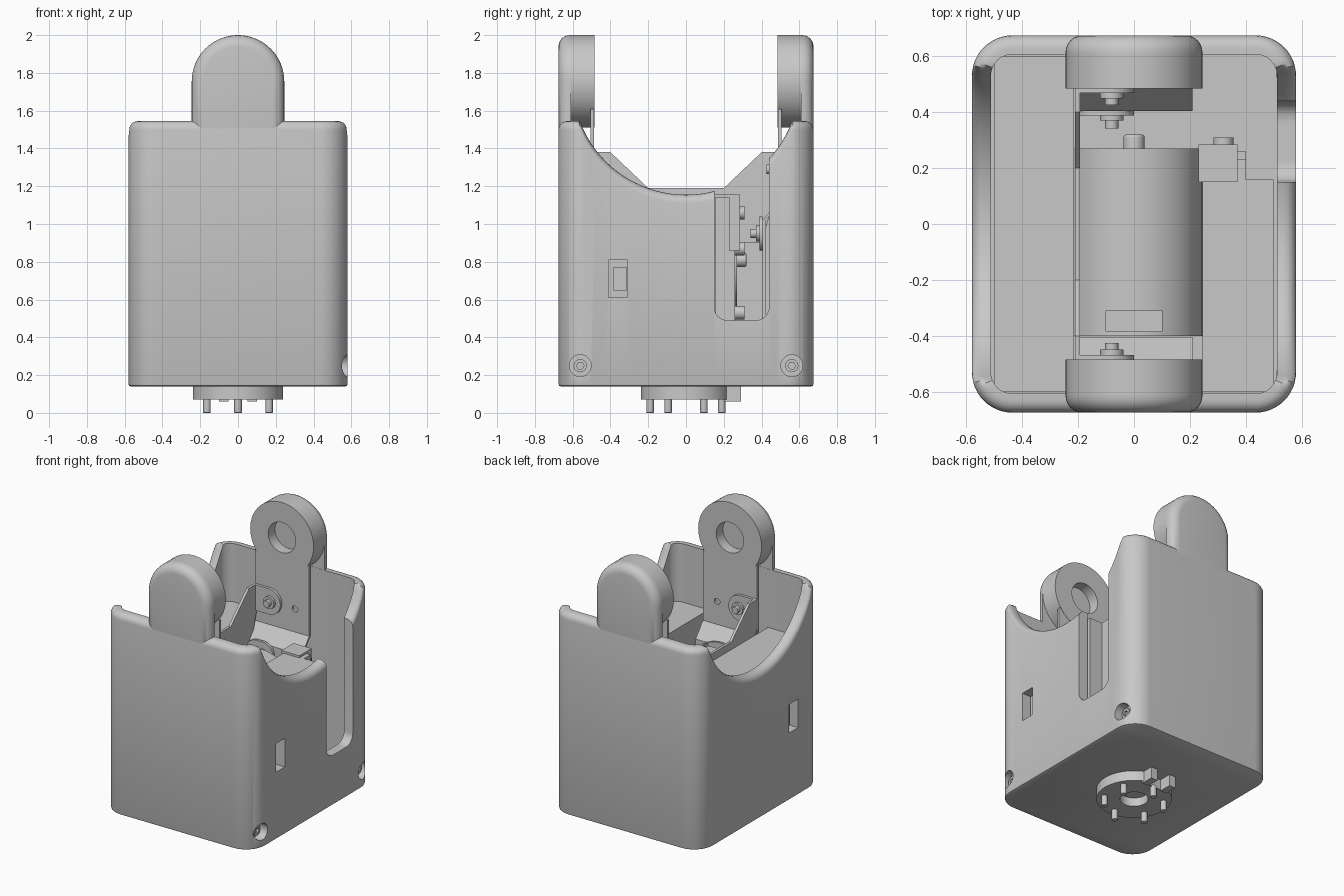
import bpy, bmesh, math

cube = bpy.data.objects.get("Cube")
if cube:
    bpy.data.objects.remove(cube)

GREY = (0.58, 0.58, 0.58, 1)
grey = bpy.data.materials.new("housing_grey")
grey.use_nodes = True
grey.diffuse_color = GREY
grey.node_tree.nodes["Principled BSDF"].inputs["Base Color"].default_value = GREY

# Places a 2D profile point (u, v) at depth w along an axis
PLACE = {"x": lambda u, v, w: (w, u, v),
         "y": lambda u, v, w: (u, w, v),
         "z": lambda u, v, w: (u, v, w)}


def finish(name, bm):
    bmesh.ops.recalc_face_normals(bm, faces=bm.faces)
    mesh = bpy.data.meshes.new(name)
    bm.to_mesh(mesh)
    bm.free()
    mesh.materials.append(grey)
    ob = bpy.data.objects.new(name, mesh)
    bpy.context.collection.objects.link(ob)
    return ob


def loft(name, rings, round_at=None, radius=0.0):
    """Skin rings of equal length, cap both ends, optionally round a y or z end rim."""
    bm = bmesh.new()
    loops = [[bm.verts.new(p) for p in ring] for ring in rings]
    bm.faces.new(loops[0])
    bm.faces.new(loops[-1][::-1])
    n = len(loops[0])
    for low, high in zip(loops, loops[1:]):
        for i in range(n):
            j = (i + 1) % n
            bm.faces.new((low[i], high[i], high[j], low[j]))
    bmesh.ops.recalc_face_normals(bm, faces=bm.faces)
    if round_at:
        k, pos = round_at
        rim = [e for e in bm.edges if all(abs(v.co[k] - pos) < 1e-5 for v in e.verts)]
        bmesh.ops.bevel(bm, geom=rim, offset=radius, segments=6, profile=0.5,
                        affect="EDGES", clamp_overlap=False)
    return finish(name, bm)


def prism(name, pts, axis, a, b, radius=0.0):
    """Extrude a profile from a to b; a radius rounds the rim at b."""
    rings = [[PLACE[axis](u, v, w) for u, v in pts] for w in (a, b)]
    return loft(name, rings, ("xyz".index(axis), b) if radius else None, radius)


def arc(cx, cy, r, start, end, n):
    return [(cx + r * math.cos(math.radians(start + (end - start) * i / n)),
             cy + r * math.sin(math.radians(start + (end - start) * i / n))) for i in range(n + 1)]


def circle(cx, cy, r, n=32):
    return arc(cx, cy, r, 0, 360, n)[:-1]


def rounded(x0, x1, y0, y1, r, n=6):
    return (arc(x1 - r, y1 - r, r, 0, 90, n) + arc(x0 + r, y1 - r, r, 90, 180, n)
            + arc(x0 + r, y0 + r, r, 180, 270, n) + arc(x1 - r, y0 + r, r, 270, 360, n))


def rect(x0, x1, y0, y1):
    return [(x0, y0), (x1, y0), (x1, y1), (x0, y1)]


def cut(ob, *cutters):
    for c in cutters:
        mod = ob.modifiers.new("cut", "BOOLEAN")
        mod.operation, mod.solver, mod.object = "DIFFERENCE", "EXACT", c
        dg = bpy.context.evaluated_depsgraph_get()
        mesh = bpy.data.meshes.new_from_object(ob.evaluated_get(dg))
        ob.modifiers.clear()
        ob.data = mesh
        bpy.data.objects.remove(c)


def smooth(ob, angle=32):
    bpy.ops.object.select_all(action="DESELECT")
    ob.select_set(True)
    bpy.context.view_layer.objects.active = ob
    bpy.ops.object.shade_smooth_by_angle(angle=math.radians(angle))


EAR_Z, EAR_R = 1.755, 0.245
RIM, WALL = 0.045, 0.068


def plan(inset):
    """Rounded plan outline with the long side walls finely divided."""
    corner = 0.145 - inset
    pts = rounded(-0.58 + inset, 0.58 - inset, -0.675 + inset, 0.675 - inset, corner, 12)
    straight, steps = 0.53, 40
    side = [-straight + 2 * straight * i / steps for i in range(1, steps)]
    left = [(-0.58 + inset, -y) for y in side]
    right = [(0.58 - inset, y) for y in side]
    return pts[:26] + left + pts[26:] + right


def rim_height(y):
    """Top of the wall: level, dipping along the scoop."""
    scoop = EAR_Z - math.sqrt(max(0.36 - y * y, 0))
    return min(1.545, scoop)


def wall_ring(inset, drop):
    return [(x, y, rim_height(y) - drop) for x, y in plan(inset)]


def flat_ring(inset, z):
    return [(x, y, z) for x, y in plan(inset)]


# Housing shell: outer wall, rounded scooped rim, inner wall and floor
rings = [flat_ring(0.012, 0.14), flat_ring(0.003, 0.144), flat_ring(0, 0.153)]
for k in range(6):
    a = math.radians(18 * k)
    rings.append(wall_ring(RIM * (1 - math.cos(a)), RIM * (1 - math.sin(a))))
rings += [wall_ring(WALL, 0), flat_ring(WALL, 0.21)]
shell = loft("housing_shell", rings)
cut(shell,
    prism("slot", rounded(0.15, 0.44, 0.49, 2.2, 0.07), "x", 0.45, 0.8),
    prism("window", rect(-0.41, -0.31, 0.61, 0.81), "x", -0.8, 0.8),
    *[prism("screw_hole", circle(y, 0.25, 0.058, 24), "x", 0.517, 0.8) for y in (-0.56, 0.56)])
smooth(shell, 40)

# Screws in the lower side holes
for i, y in enumerate((-0.56, 0.56)):
    screw = prism(f"side_screw_{i + 1}", circle(y, 0.25, 0.035, 20), "x", 0.51, 0.54)
    cut(screw, prism("hex", circle(y, 0.25, 0.02, 6), "x", 0.525, 0.6))

# Ears: rounded outer plate, inner disc with blind bore, thin strap, motor screws
for side, label in ((-1, "front"), (1, "back")):
    outline = [(-EAR_R, 1.45), (EAR_R, 1.45)] + arc(0, EAR_Z, EAR_R, 0, 180, 32)
    smooth(prism(f"{label}_ear", outline, "y", side * 0.608, side * 0.675, 0.06))
    disc = prism(f"{label}_ear_disc", circle(0, EAR_Z, EAR_R, 64), "y", side * 0.485, side * 0.61)
    cut(disc, prism("bore", circle(0, EAR_Z, 0.106, 40), "y", side * 0.4, side * 0.56))
    smooth(disc)

    # Strap steps inward above the motor
    line = [(0.487, 1.61), (0.487, 1.12), (0.405, 1.02), (0.405, 0.45)]
    profile = line + [(y + 0.018, z) for y, z in line[::-1]]
    strap = prism(f"{label}_strap", [(side * y, z) for y, z in profile], "x", -0.21, 0.21)
    cut(strap, prism("pin_hole", circle(0.1, 1.28, 0.022, 16), "y", side * 0.4, side * 0.6))

    # Rounded bracket tab with its screw
    tab = [(-0.21, 1.2)] + arc(-0.09, 1.29, 0.09, -90, 90, 12) + [(-0.21, 1.38)]
    smooth(prism(f"{label}_bracket_tab", tab, "y", side * 0.468, side * 0.487))
    smooth(prism(f"{label}_tab_washer", circle(-0.08, 1.29, 0.042, 24), "y", side * 0.45, side * 0.47))
    smooth(prism(f"{label}_tab_screw", circle(-0.08, 1.29, 0.024, 16), "y", side * 0.425, side * 0.455))

# Bracket side web with dipped upper edge
half = [(0.2, 1.19), (0.4, 1.38), (0.487, 1.38), (0.487, 1.2), (0.4, 0.9)]
prism("bracket_web", half + [(-y, z) for y, z in half[::-1]], "x", -0.212, -0.194)

# Lower bracket tab on the motor side
smooth(prism("lower_tab", rounded(-0.21, 0, 0.86, 1.04, 0.08), "y", 0.388, 0.406))
smooth(prism("lower_tab_washer", circle(-0.08, 0.95, 0.042, 24), "y", 0.37, 0.39))
smooth(prism("lower_tab_screw", circle(-0.08, 0.95, 0.024, 16), "y", 0.342, 0.372))

# Motor and shaft
motor = prism("motor", circle(0, 0.81, EAR_R, 48), "y", -0.4, 0.27)
cut(motor, prism("terminal_pocket", rect(-0.1, 0.1, -0.385, -0.31), "z", 0.98, 1.2))
smooth(motor)
smooth(prism("motor_shaft", circle(0, 0.81, 0.038, 24), "y", 0.26, 0.32, 0.01))
prism("motor_cradle", rect(-0.24, 0.24, 0.2, 0.75), "y", -0.4, 0.2)

# Inner blocks beside the motor
prism("inner_block_away", rect(-0.5, -0.215, -0.6, 0.6), "z", 0.2, 1.14)
block = prism("inner_block_slot_side", rect(0.246, 0.5, -0.6, 0.16), "z", 0.2, 1.14)
cut(block, prism("window_back", rect(-0.385, -0.315, 0.65, 0.77), "x", 0.45, 0.6))
prism("slot_block", rect(0.23, 0.37, 0.15, 0.285), "z", 0.86, 1.155)
prism("slot_block_step", rect(0.37, 0.4, 0.15, 0.23), "z", 0.86, 1.14)
prism("slot_plate", rect(0.25, 0.4, 0.15, 0.26), "z", 0.2, 0.86)
for i, (z, y) in enumerate(((1.06, 0.28), (0.87, 0.25), (0.53, 0.25))):
    smooth(prism(f"slot_screw_{i + 1}", circle(0.32, z, 0.036, 20), "y", y, 0.31))

# Base flange with bore, locating blocks and six pins
flange = prism("base_flange", circle(0, 0, 0.238, 64), "z", 0.07, 0.145)
cut(flange, prism("flange_bore", circle(0, 0, 0.09, 32), "z", 0.0, 0.13),
    prism("flange_notch", rect(-0.05, 0.05, 0.2, 0.3), "z", 0.0, 0.2))
smooth(flange)
for side, label in ((-1, "right"), (1, "left")):
    prism(f"{label}_key_block", rect(side * 0.075 - 0.025, side * 0.075 + 0.025, 0.2, 0.29), "z", 0.06, 0.145)
for k in range(6):
    a = math.radians(30 + 60 * k)
    smooth(prism(f"base_pin_{k + 1}", circle(0.19 * math.cos(a), 0.19 * math.sin(a), 0.02, 16),
                 "z", 0.08, 0.0, 0.004))
